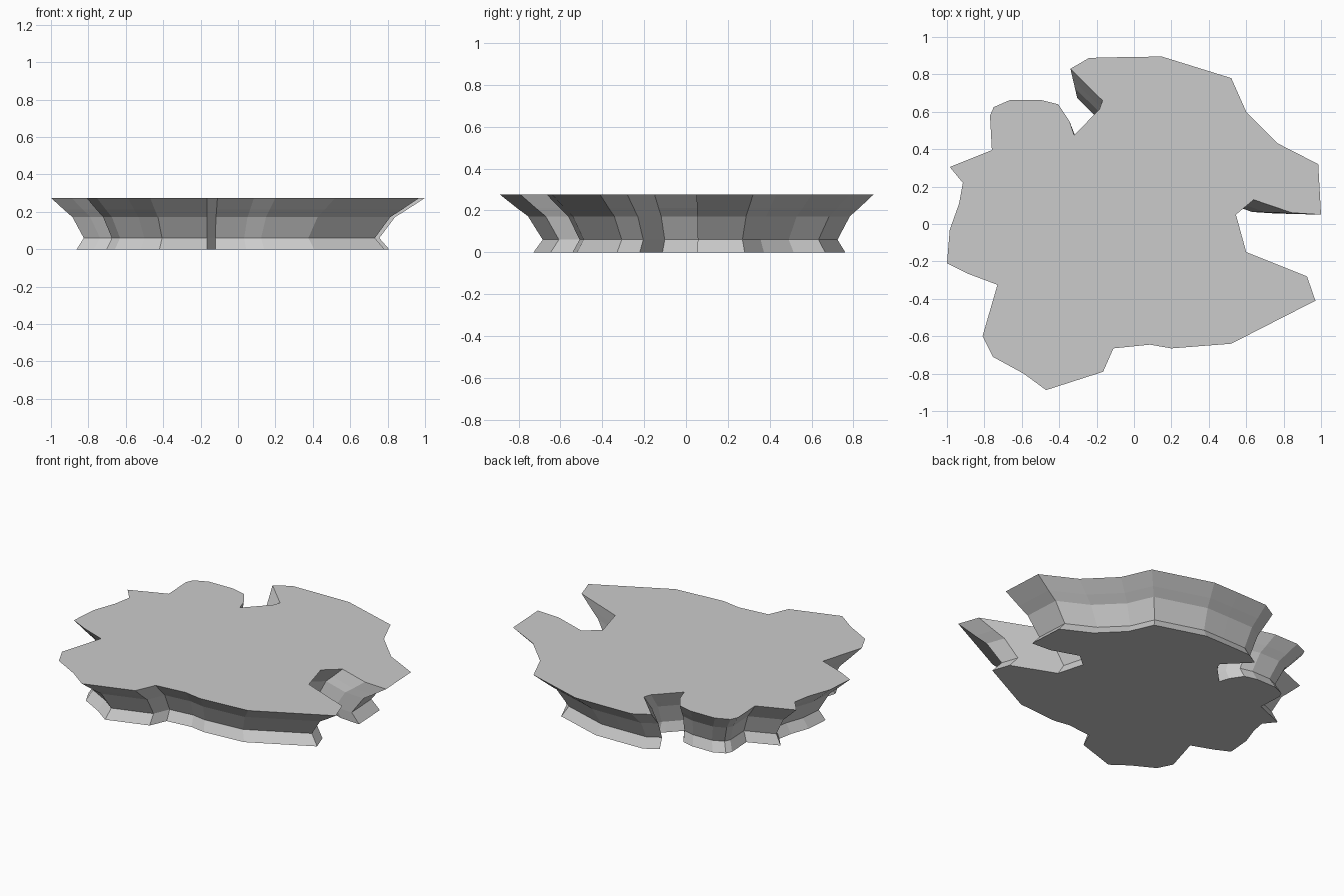
import bpy, bmesh

# Rim outline of the rock slab, counter-clockwise from the right notch
OUTLINE = [
    (1.0, .05), (.985, .32), (.77, .43), (.60, .60), (.52, .78), (.15, .895),
    (-.03, .893), (-.24, .888), (-.34, .83), (-.168, .66), (-.185, .613),
    (-.21, .588), (-.32, .474), (-.345, .55), (-.405, .64), (-.50, .664),
    (-.665, .662), (-.75, .625), (-.77, .58), (-.76, .395), (-.985, .305),
    (-.915, .22), (-.935, .11), (-.985, -.03), (-1.0, -.21), (-.89, -.265),
    (-.73, -.325), (-.81, -.60), (-.755, -.71), (-.59, -.80), (-.47, -.888),
    (-.165, -.79), (-.11, -.665), (.085, -.645), (.20, -.665), (.52, -.64),
    (.97, -.41), (.925, -.28), (.60, -.15), (.545, .05), (.64, .13), (.845, .06),
]
# Cliff profile: height and shrink of the outline about a centre
LAYERS = [(0, .835), (.06, .79), (.172, .8625), (.212, .918), (.275, 1)]
CX, CY = -.165, .08

bm = bmesh.new()
rings = [[bm.verts.new((CX + (x - CX) * s, CY + (y - CY) * s, z))
          for x, y in OUTLINE] for z, s in LAYERS]

# Cliff walls
n = len(OUTLINE)
for lo, hi in zip(rings, rings[1:]):
    for i in range(n):
        j = (i + 1) % n
        bm.faces.new((lo[i], lo[j], hi[j], hi[i]))

# Flat top and underside
bm.faces.new(rings[-1])
bm.faces.new(rings[0][::-1])

mesh = bpy.data.meshes.new("rock_platform")
bm.to_mesh(mesh)
bm.free()
bpy.context.collection.objects.link(bpy.data.objects.new("rock_platform", mesh))
